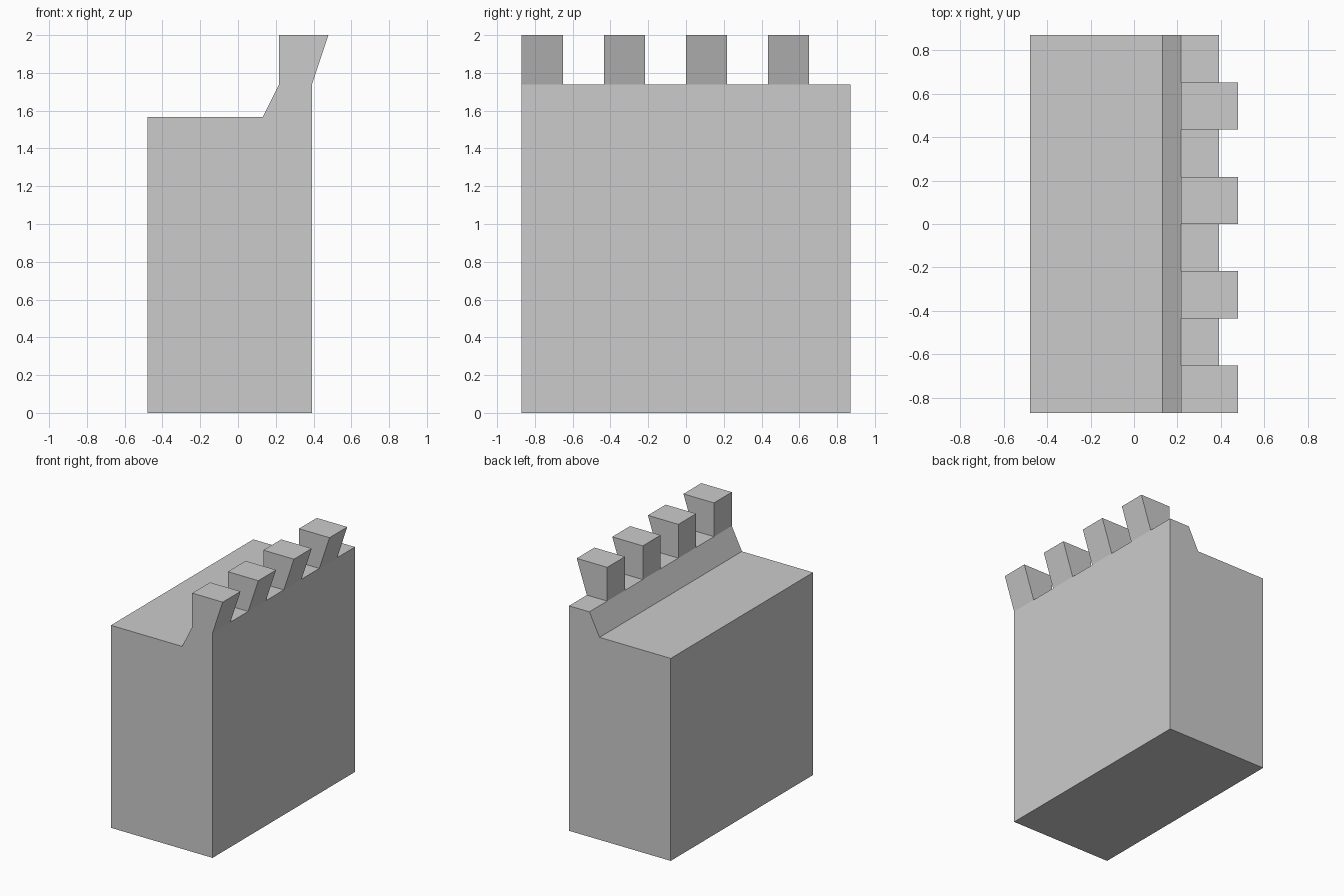
import bpy
import bmesh

if "Cube" in bpy.data.objects:
    bpy.data.objects.remove(bpy.data.objects["Cube"])

U = 2 / 23            # model grid step: 23 steps tall, 20 deep, 11 wide
HALF_DEPTH = 10 * U


def extrude_profile(name, profile, y0, y1):
    """Extrude an (x, z) profile, given in grid steps, from y0 to y1."""
    bm = bmesh.new()
    face = bm.faces.new([bm.verts.new((x * U, y0, z * U)) for x, z in profile])
    result = bmesh.ops.extrude_face_region(bm, geom=[face])
    moved = [v for v in result["geom"] if isinstance(v, bmesh.types.BMVert)]
    bmesh.ops.translate(bm, verts=moved, vec=(0, y1 - y0, 0))
    bmesh.ops.recalc_face_normals(bm, faces=bm.faces)
    mesh = bpy.data.meshes.new(name)
    bm.to_mesh(mesh)
    bm.free()
    obj = bpy.data.objects.new(name, mesh)
    bpy.context.collection.objects.link(obj)
    return obj


# Wall body: walkway on the left, parapet with sloped inner face on the right
wall = [(-5.5, 0), (4.5, 0), (4.5, 20), (2.5, 20), (1.5, 18), (-5.5, 18)]
extrude_profile("wall", wall, -HALF_DEPTH, HALF_DEPTH)

# Battlements: four merlons flaring outward, each followed by an equal gap
merlon = [(2.5, 20), (4.5, 20), (5.5, 23), (2.5, 23)]
width = 2 * HALF_DEPTH / 8
for i in range(4):
    y = -HALF_DEPTH + 2 * i * width
    extrude_profile(f"merlon_{i + 1}", merlon, y, y + width)
